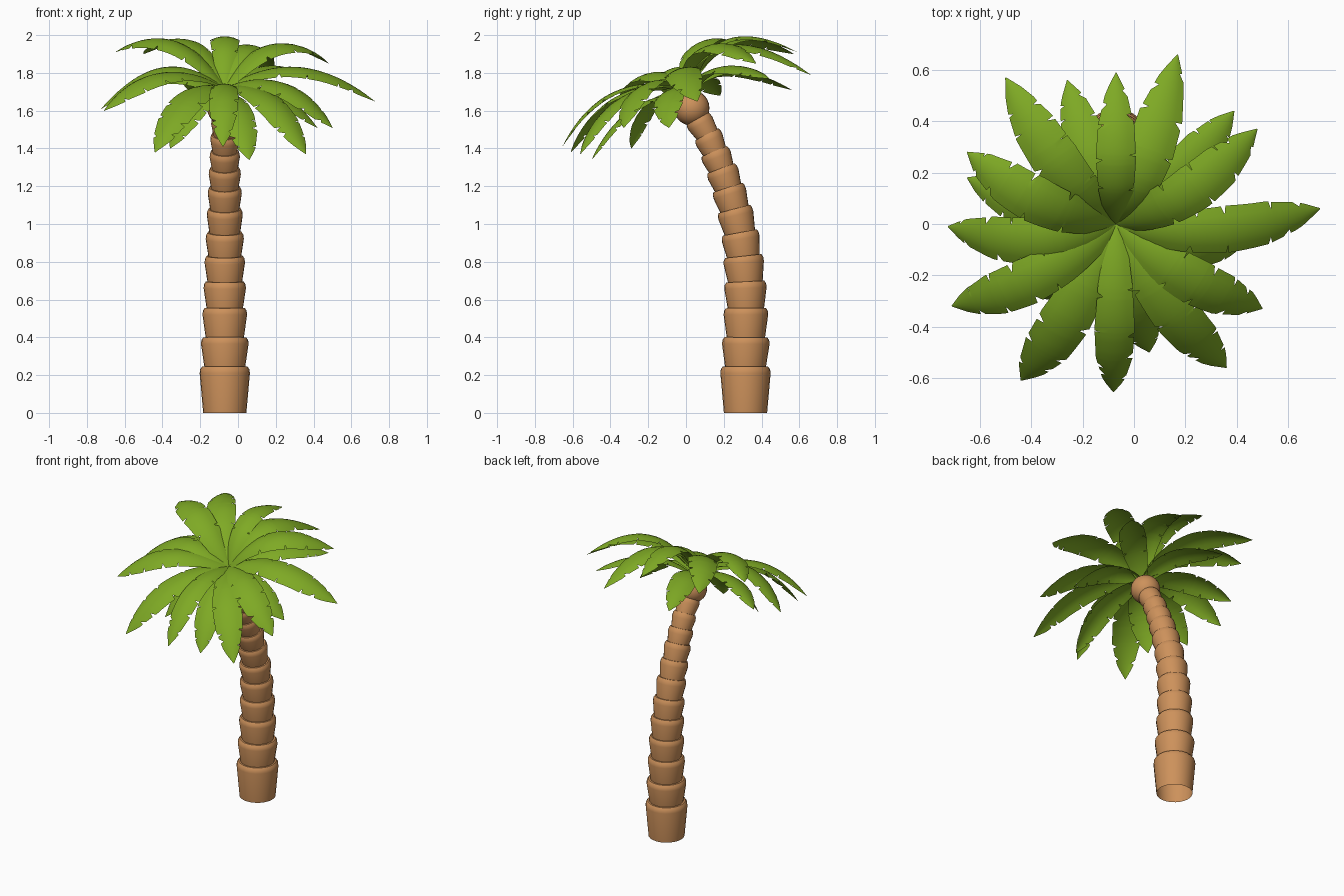
import bpy, bmesh, math, random
from mathutils import Vector, Matrix

if "Cube" in bpy.data.objects:
    bpy.data.objects.remove(bpy.data.objects["Cube"])

random.seed(4)
CX = -0.07                                   # trunk plane


def material(name, rgb):
    m = bpy.data.materials.new(name)
    m.diffuse_color = (*rgb, 1)
    m.use_nodes = True
    m.node_tree.nodes["Principled BSDF"].inputs["Base Color"].default_value = m.diffuse_color
    return m


BARK = material("bark brown", (0.61, 0.285, 0.105))
LEAF = material("leaf green", (0.21, 0.40, 0.018))


def finish(name, bm, mat, angle):
    me = bpy.data.meshes.new(name)
    bm.to_mesh(me)
    bm.free()
    me.materials.append(mat)
    ob = bpy.data.objects.new(name, me)
    bpy.context.collection.objects.link(ob)
    bpy.ops.object.select_all(action='DESELECT')
    ob.select_set(True)
    bpy.context.view_layer.objects.active = ob
    bpy.ops.object.shade_smooth_by_angle(angle=math.radians(angle))
    return ob


# Trunk: stacked flaring collars swept along a leaning path (y, z, radius)
JOINTS = [(.315, 0, .13), (.315, .245, .133), (.317, .40, .126), (.317, .555, .118),
          (.314, .695, .112), (.303, .83, .107), (.285, .955, .101), (.256, 1.08, .095),
          (.222, 1.193, .090), (.186, 1.295, .085), (.150, 1.385, .080),
          (.111, 1.475, .076), (.06, 1.56, .072)]
SIDES = 24


def tangent(i):
    if i == 0:
        return Vector((0, 0, 1))
    a, b = JOINTS[i - 1], JOINTS[min(i + 1, len(JOINTS) - 1)]
    return Vector((0, b[0] - a[0], b[1] - a[1])).normalized()


bm = bmesh.new()
rings = []
for i in range(1, len(JOINTS)):
    p0, p1 = (Vector((CX, *JOINTS[k][:2])) for k in (i - 1, i))
    t0, t1 = tangent(i - 1), tangent(i)
    r, length = JOINTS[i][2], (p1 - p0).length
    lip = 1 - 0.035 / length
    for f, s in ((0, .86), (lip, 1), (lip + (1 - lip) * .6, .98), (1, .9)):
        t = t0.lerp(t1, f).normalized()
        side = Vector((1, 0, 0))
        fwd = t.cross(side)
        c = p0.lerp(p1, f)
        rings.append([bm.verts.new(c + r * s * (side * math.cos(a) + fwd * math.sin(a)))
                      for a in (2 * math.pi * k / SIDES for k in range(SIDES))])
for lo, hi in zip(rings, rings[1:]):
    for k in range(SIDES):
        n = (k + 1) % SIDES
        bm.faces.new((lo[k], lo[n], hi[n], hi[k]))
finish("trunk", bm, BARK, 35)

# Rounded crown knob at the trunk top
bm = bmesh.new()
bmesh.ops.create_uvsphere(bm, u_segments=24, v_segments=14, radius=.094,
                          matrix=Matrix.Translation((CX, .03, 1.615)) @ Matrix.Rotation(.45, 4, 'X'))
finish("crown_knob", bm, BARK, 60)

# Fronds: arched, gently cupped blades with torn edges
AXIS = Vector((0, -.4, .917))                # tilt of the crown
FACING = Vector((0, -.29, .957))             # direction the blades face
OUTLINE = [(0, .028), (.12, .06), (.3, .083), (.55, .096), (.75, .087), (.9, .054), (.97, .022), (1, .002)]


def half_width(t):
    for (a, wa), (b, wb) in zip(OUTLINE, OUTLINE[1:]):
        if t <= b:
            return wa + (wb - wa) * (t - a) / (b - a)
    return .002


def frond(name, tip, lift, width=1.0, base_z=1.72):
    base, tip = Vector((CX, .0, base_z)), Vector(tip)
    ctrl = (base + tip) / 2 + AXIS * lift
    stations = {round(k / 16, 4) for k in range(17)}
    notches = {-1: set(), 1: set()}
    for s in (-1, 1):
        for n in (.36, .58, .76, .89):
            n = round(n + random.uniform(-.05, .05), 4)
            notches[s].add(n)
            stations |= {n, round(n - .025, 4), round(n + .01, 4)}
    bm = bmesh.new()
    rows = []
    for t in sorted(stations):
        p = base * (1 - t) ** 2 + ctrl * 2 * t * (1 - t) + tip * t * t
        d = ((ctrl - base) * (1 - t) + (tip - ctrl) * t).normalized()
        across = d.cross(FACING).normalized()
        up = across.cross(d)
        row = []
        for u in (-1, -.62, -.32, 0, .32, .62, 1):
            s = -1 if u < 0 else 1
            v = u * .68 if abs(u) == 1 and t in notches[s] else u
            w = half_width(t) * width
            row.append(bm.verts.new(p + across * v * w - up * v * v * w * .25))
        rows.append(row)
    for a, b in zip(rows, rows[1:]):
        for k in range(6):
            bm.faces.new((a[k], a[k + 1], b[k + 1], b[k]))
    bmesh.ops.recalc_face_normals(bm, faces=bm.faces)
    if sum((f.normal.dot(AXIS) for f in bm.faces)) < 0:
        bmesh.ops.reverse_faces(bm, faces=bm.faces)
    finish(name, bm, LEAF, 60)


# Upper ring: tip position, arch height, width factor
UPPER = [((-.07, .59, 1.91), .36, .82), ((.17, .66, 1.79), .42, 1), ((.48, .37, 1.85), .35, 1),
         ((.725, .06, 1.65), .30, 1), ((.50, -.33, 1.51), .27, 1), ((.36, -.56, 1.37), .28, 1),
         ((-.08, -.655, 1.41), .29, .82), ((-.44, -.61, 1.38), .28, 1.05), ((-.71, -.32, 1.60), .29, 1),
         ((-.725, -.01, 1.61), .34, 1), ((-.65, .28, 1.91), .32, 1), ((-.50, .57, 1.90), .34, 1)]
for i, (tip, lift, width) in enumerate(UPPER):
    frond(f"upper_frond_{i + 1}", tip, lift, width)

# Lower ring: shorter fronds tucked beneath
LOWER = [((.39, .44, 1.77), .22), ((.42, -.09, 1.51), .22), ((.06, -.50, 1.34), .20),
         ((-.36, -.29, 1.40), .22), ((-.65, .18, 1.68), .22), ((-.26, .56, 1.71), .24)]
for i, (tip, lift) in enumerate(LOWER):
    frond(f"lower_frond_{i + 1}", tip, lift, .92, 1.69)
